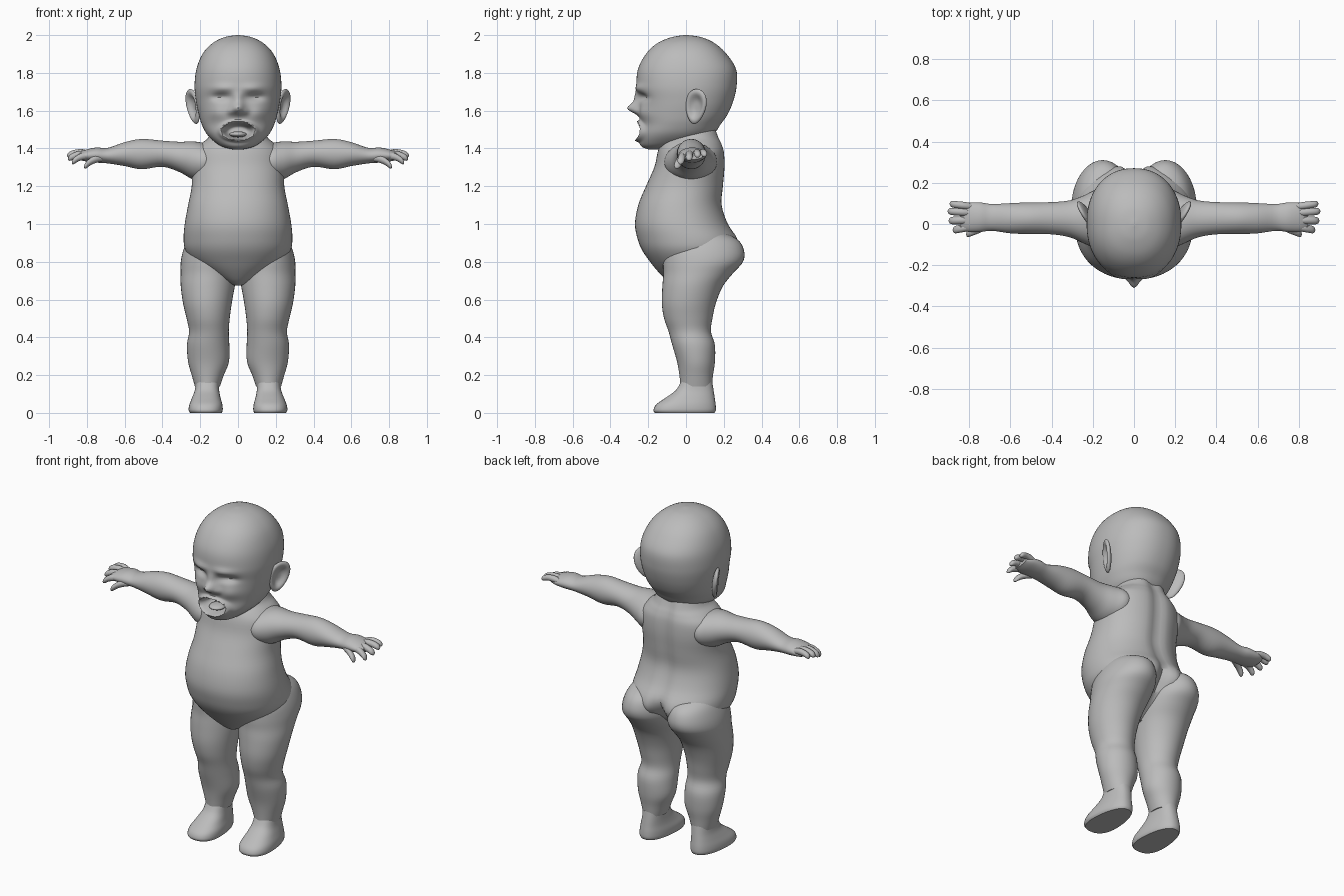
import bpy, bmesh, math
from mathutils import Matrix, Vector

skin = bpy.data.materials.new("grey_skin")
skin.diffuse_color = (0.5, 0.5, 0.5, 1)


def finish(bm, name):
    bmesh.ops.recalc_face_normals(bm, faces=bm.faces)
    me = bpy.data.meshes.new(name)
    bm.to_mesh(me)
    bm.free()
    me.materials.append(skin)
    ob = bpy.data.objects.new(name, me)
    bpy.context.collection.objects.link(ob)
    bpy.ops.object.select_all(action='DESELECT')
    ob.select_set(True)
    bpy.context.view_layer.objects.active = ob
    bpy.ops.object.shade_smooth_by_angle(angle=math.radians(50))
    return ob


def smooth_rings(rings, steps):
    """Catmull-Rom interpolation between the given rings."""
    out = []
    for i in range(len(rings) - 1):
        p0, p1 = rings[max(i - 1, 0)], rings[i]
        p2, p3 = rings[i + 1], rings[min(i + 2, len(rings) - 1)]
        for k in range(steps):
            t = k / steps
            out.append([0.5 * (2 * b + (c - a) * t + (2 * a - 5 * b + 4 * c - d) * t * t
                               + (3 * b - a - 3 * c + d) * t ** 3)
                        for a, b, c, d in zip(p0, p1, p2, p3)])
    out.append(list(rings[-1]))
    return out


def loft(name, rings, axis='z', seg=32, steps=4, power=2.0, side=1, deform=None):
    """Rings are (position on axis, centre a, centre b, radius a, radius b)."""
    bm = bmesh.new()
    loops = []
    for pos, ca, cb, ra, rb in smooth_rings(rings, steps):
        loop = []
        for k in range(seg):
            t = 2 * math.pi * k / seg
            c, s = math.cos(t), math.sin(t)
            a = ca + max(ra, 0.001) * math.copysign(abs(c) ** (2 / power), c)
            b = cb + max(rb, 0.001) * math.copysign(abs(s) ** (2 / power), s)
            co = Vector((a, b, pos) if axis == 'z' else (pos, a, b))
            if deform:
                deform(co)
            co.x *= side
            loop.append(bm.verts.new(co))
        loops.append(loop)
    for lo, hi in zip(loops, loops[1:]):
        for k in range(seg):
            bm.faces.new((lo[k], lo[(k + 1) % seg], hi[(k + 1) % seg], hi[k]))
    bm.faces.new(loops[0])
    bm.faces.new(loops[-1])
    return finish(bm, name)


def central(rows):
    """Turn (z, front y, back y, half width) into loft rings."""
    return [(z, 0, (f + b) / 2, w, (b - f) / 2) for z, f, b, w in rows]


def bump(co, x, z, sx, sz):
    return math.exp(-((abs(co.x) - x) / sx) ** 2 - ((co.z - z) / sz) ** 2)


# Head with nose, brows, closed eyes, cheeks and open mouth
def face(co):
    if co.y > -0.08:
        return
    r = math.hypot(co.x / 0.074, (co.z - 1.492) / 0.04)
    dy = -0.062 * bump(co, 0, 1.612, 0.033, 0.03)
    dy -= 0.02 * bump(co, 0, 1.665, 0.028, 0.035)
    dy -= 0.014 * bump(co, 0.04, 1.595, 0.018, 0.018)
    dy += 0.026 * bump(co, 0.09, 1.672, 0.05, 0.02)
    dy -= 0.012 * bump(co, 0.08, 1.72, 0.06, 0.02)
    dy -= 0.014 * bump(co, 0.11, 1.59, 0.05, 0.04)
    dy += 0.09 * math.exp(-r ** 6)
    dy -= 0.024 * math.exp(-((r - 1.2) / 0.22) ** 2)
    co.y += dy


loft("head", central([
    (1.395, -0.20, -0.08, 0.03), (1.41, -0.235, 0.0, 0.085), (1.44, -0.25, 0.09, 0.13),
    (1.48, -0.25, 0.15, 0.168), (1.53, -0.24, 0.185, 0.193), (1.58, -0.245, 0.22, 0.208),
    (1.65, -0.25, 0.25, 0.222), (1.73, -0.262, 0.268, 0.23), (1.82, -0.254, 0.265, 0.22),
    (1.90, -0.212, 0.215, 0.188), (1.955, -0.155, 0.155, 0.138),
    (1.988, -0.08, 0.085, 0.075), (2.0, -0.01, 0.01, 0.008)]),
    seg=128, steps=8, power=2.2, deform=face)

# Tongue
bm = bmesh.new()
bmesh.ops.create_uvsphere(bm, u_segments=24, v_segments=12, radius=1,
                          matrix=Matrix.Translation((0, -0.195, 1.475)) @ Matrix.Diagonal((0.045, 0.05, 0.016, 1)))
finish(bm, "tongue")


# Torso with spine groove
def spine(co):
    if co.y > 0.05:
        depth = 0.018 + 0.05 * math.exp(-((co.z - 0.84) / 0.08) ** 2)
        co.y -= depth * math.exp(-(co.x / 0.04) ** 2)


loft("torso", central([
    (0.675, -0.06, 0.05, 0.02), (0.70, -0.10, 0.09, 0.075), (0.75, -0.15, 0.17, 0.165),
    (0.80, -0.19, 0.235, 0.235), (0.86, -0.232, 0.285, 0.278), (0.92, -0.256, 0.28, 0.288),
    (1.0, -0.27, 0.228, 0.282), (1.1, -0.253, 0.195, 0.264), (1.2, -0.212, 0.202, 0.245),
    (1.3, -0.168, 0.21, 0.245), (1.38, -0.15, 0.207, 0.235), (1.425, -0.135, 0.195, 0.195),
    (1.46, -0.11, 0.18, 0.155), (1.52, -0.09, 0.16, 0.13)]),
    seg=64, power=2.15, deform=spine)


# Foot outline is narrower at the heel
def sole(co):
    co.x = 0.168 + (co.x - 0.168) * (0.97 - 1.0 * co.y)


for side, tag in ((1, "left"), (-1, "right")):
    # Leg including buttock, knee and calf
    loft(tag + "_leg", [
        (0.97, 0.14, 0.08, 0.08, 0.08), (0.92, 0.145, 0.095, 0.118, 0.175),
        (0.86, 0.15, 0.095, 0.14, 0.212), (0.80, 0.153, 0.09, 0.15, 0.212),
        (0.74, 0.154, 0.065, 0.15, 0.185), (0.67, 0.16, 0.035, 0.143, 0.16),
        (0.58, 0.162, 0.015, 0.129, 0.143), (0.50, 0.158, 0.012, 0.114, 0.128),
        (0.43, 0.154, 0.02, 0.105, 0.112), (0.36, 0.158, 0.04, 0.112, 0.113),
        (0.27, 0.156, 0.053, 0.108, 0.1), (0.20, 0.16, 0.054, 0.085, 0.089),
        (0.14, 0.162, 0.054, 0.066, 0.083)], seg=40, side=side)
    # Foot
    loft(tag + "_foot", [
        (0.165, 0.162, 0.056, 0.066, 0.083), (0.12, 0.164, 0.046, 0.069, 0.1),
        (0.08, 0.168, 0.022, 0.078, 0.13), (0.045, 0.17, 0.0, 0.088, 0.157),
        (0.015, 0.171, -0.007, 0.09, 0.165), (0.0, 0.17, -0.007, 0.084, 0.158)],
        seg=40, power=2.4, side=side, deform=sole)
    # Arm and palm
    loft(tag + "_arm", [
        (0.10, 0.02, 1.34, 0.12, 0.08), (0.18, 0.025, 1.33, 0.14, 0.1),
        (0.24, 0.022, 1.337, 0.118, 0.1), (0.31, 0.025, 1.355, 0.09, 0.08),
        (0.40, 0.028, 1.372, 0.078, 0.069), (0.51, 0.028, 1.37, 0.077, 0.08),
        (0.60, 0.028, 1.37, 0.073, 0.063), (0.69, 0.032, 1.362, 0.065, 0.041),
        (0.75, 0.033, 1.365, 0.072, 0.04), (0.81, 0.033, 1.362, 0.07, 0.03),
        (0.845, 0.033, 1.358, 0.055, 0.016)], axis='x', seg=40, side=side)
    # Fingers and thumb, each from base to tip
    for name, base, tip, r in (
            ("little_finger", (0.79, 0.085, 1.37), (0.895, 0.098, 1.365), 0.018),
            ("ring_finger", (0.79, 0.055, 1.37), (0.905, 0.062, 1.362), 0.019),
            ("middle_finger", (0.79, 0.02, 1.365), (0.9, 0.016, 1.345), 0.02),
            ("index_finger", (0.79, -0.012, 1.36), (0.88, -0.03, 1.325), 0.02),
            ("thumb", (0.72, -0.01, 1.35), (0.815, -0.05, 1.302), 0.021)):
        rings = []
        for t, k in ((0, 0.9), (0.3, 1), (0.6, 0.95), (0.85, 0.9), (0.96, 0.6), (1, 0.1)):
            p = Vector(base).lerp(Vector(tip), t)
            rings.append((p.x, p.y, p.z + 0.012 * math.sin(math.pi * t), r * k, r * k))
        loft(tag + "_" + name, rings, axis='x', seg=14, steps=3, side=side)
    # Ear, hollowed on its outer face
    bm = bmesh.new()
    bmesh.ops.create_uvsphere(bm, u_segments=32, v_segments=24, radius=1)
    turn = Matrix.Rotation(math.radians(-28), 4, 'Z') @ Matrix.Rotation(math.radians(-8), 4, 'X')
    for v in bm.verts:
        x, y, z = v.co
        hollow = 1.5 * math.exp(-((y * y + z * z) / 0.4) ** 2) if x > 0 else 0
        v.co = turn @ Vector((0.022 * (x - hollow), 0.06 * y * (1 + 0.2 * z), 0.093 * z))
        v.co += Vector((0.238 + 0.012 * z, 0.052, 1.622))
        v.co.x *= side
    finish(bm, tag + "_ear")
